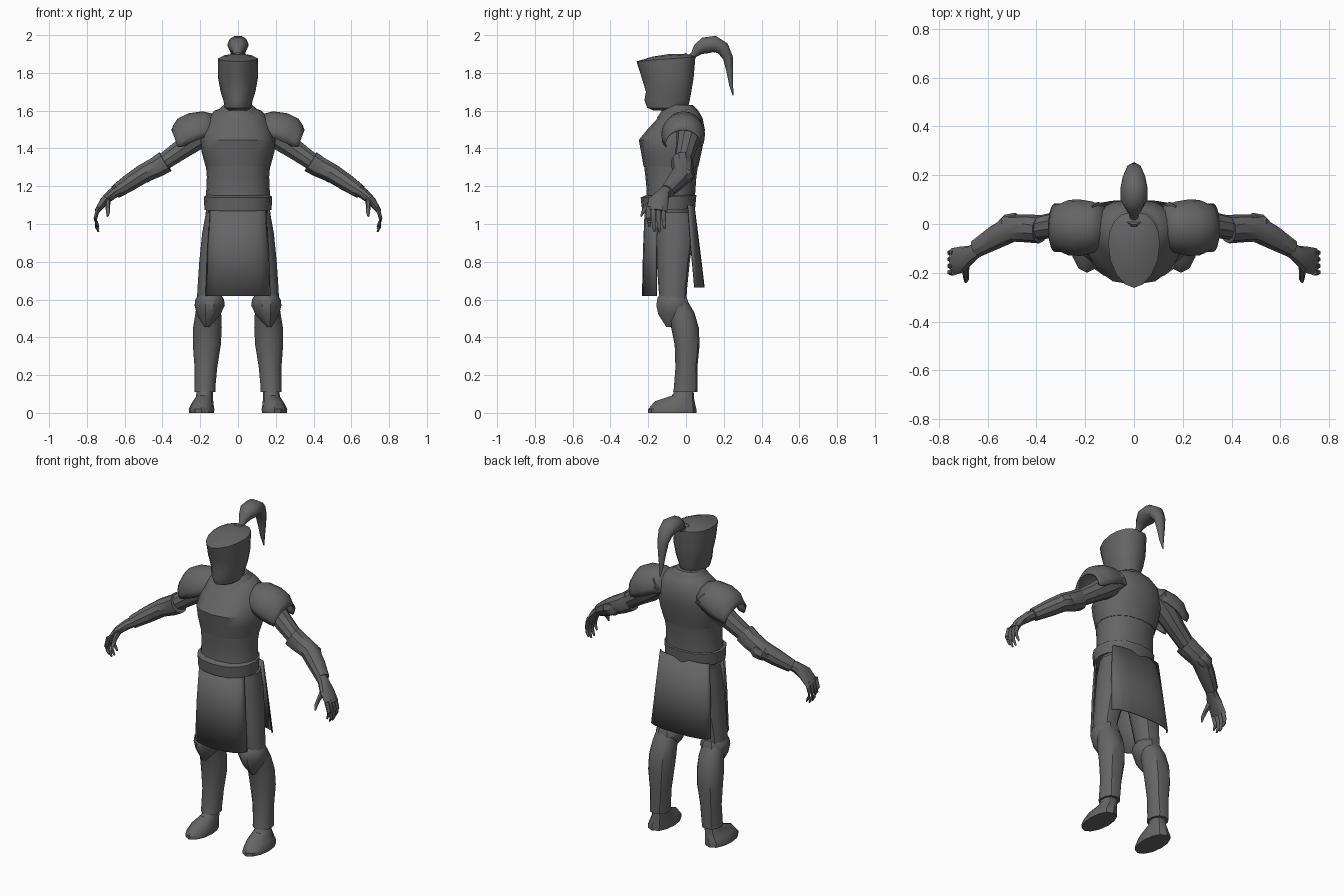
import bpy, bmesh, math
from mathutils import Vector as V

steel = bpy.data.materials.new("dark grey")
steel.diffuse_color = (0.13, 0.13, 0.13, 1)


def finish(name, rings, closed=True, caps=True, mirror=False, thick=0, angle=35):
    """Skin a list of point rings into one object."""
    bm = bmesh.new()
    vs = [[bm.verts.new(p) for p in r] for r in rings]
    n = len(vs[0])
    for a, b in zip(vs, vs[1:]):
        for i in range(n if closed else n - 1):
            j = (i + 1) % n
            bm.faces.new((a[i], a[j], b[j], b[i]))
    if caps and closed:
        bm.faces.new(vs[0][::-1])
        bm.faces.new(vs[-1])
    bmesh.ops.recalc_face_normals(bm, faces=bm.faces)
    me = bpy.data.meshes.new(name)
    bm.to_mesh(me)
    bm.free()
    ob = bpy.data.objects.new(name, me)
    bpy.context.collection.objects.link(ob)
    me.materials.append(steel)
    if thick:
        m = ob.modifiers.new("thickness", 'SOLIDIFY')
        m.thickness, m.offset = thick, 0
    if mirror:
        m = ob.modifiers.new("mirror", 'MIRROR')
        m.use_clip = False
        m.use_mirror_merge = False
    bpy.ops.object.select_all(action='DESELECT')
    ob.select_set(True)
    bpy.context.view_layer.objects.active = ob
    bpy.ops.object.shade_smooth_by_angle(angle=math.radians(angle))
    return ob


def stack(name, rows, n=16, x=0, keel=1.0, arc=None, **kw):
    """Horizontal rings: (z, half width, y front, y mid, y back[, tilt[, x]])."""
    rings = []
    a0, a1 = arc or (0, 360)
    for row in rows:
        z, w, yf, ym, yb = row[:5]
        tilt = row[5] if len(row) > 5 else 0
        cx = row[6] if len(row) > 6 else x
        ring = []
        for i in range(n):
            t = math.radians(a0 + (a1 - a0) * i / (n - 1 if arc else n))
            c, s = math.cos(t), math.sin(t)
            px = math.copysign(abs(c) ** (keel if s < 0 else 0.8), c) * w
            py = ym + (s * (yb - ym) if s > 0 else -s * (yf - ym))
            ring.append((cx + px, py, z + tilt * (py - ym)))
        rings.append(ring)
    return finish(name, rings, closed=arc is None, **kw)


def tube(name, rows, n=10, arc=None, **kw):
    """Rings across a path: (x, y, z, half width along y, half height)."""
    P = [V(r[:3]) for r in rows]
    rings = []
    a0, a1 = arc or (0, 360)
    for k, r in enumerate(rows):
        d = (P[min(k + 1, len(P) - 1)] - P[max(k - 1, 0)]).normalized()
        ref = V((1, 0, 0)) if kw.get("across_x") else V((0, 1, 0))
        u = (ref - d * ref.dot(d)).normalized()
        w = u.cross(d)
        if w.z < 0 and not kw.get("across_x"):
            w = -w
        ring = []
        for i in range(n):
            t = math.radians(a0 + (a1 - a0) * i / (n - 1 if arc else n))
            ring.append(P[k] + u * r[3] * math.cos(t) + w * r[4] * math.sin(t))
        rings.append(ring)
    kw.pop("across_x", None)
    return finish(name, rings, closed=arc is None, **kw)


# Helmet with a keeled face and shallow crown
stack("helmet", [(1.60, .05, -.17, -.09, .00), (1.615, .07, -.205, -.09, .01),
                 (1.655, .078, -.22, -.09, .02), (1.70, .092, -.212, -.08, .028),
                 (1.77, .105, -.233, -.08, .04), (1.875, .106, -.262, -.08, .05, .08),
                 (1.892, .075, -.18, -.07, .02, .06), (1.90, .02, -.09, -.07, -.04)],
      keel=1.15, angle=40)
# Plume with its tie
tube("plume", [(0, .005, 1.86, .026, .024), (0, .04, 1.895, .018, .018),
               (0, .065, 1.925, .036, .034), (0, .10, 1.945, .056, .046),
               (0, .15, 1.953, .055, .046), (0, .195, 1.93, .046, .038),
               (0, .222, 1.88, .034, .028), (0, .232, 1.81, .024, .019),
               (0, .238, 1.74, .014, .011), (0, .25, 1.68, .003, .003)],
     across_x=True, angle=60)
tube("plume_tie", [(0, .00, 1.862, .036, .036), (0, .022, 1.882, .036, .036)], across_x=True)

# Torso armour, collar, waist and belt
stack("chest_plate", [(1.305, .172, -.225, -.07, .066), (1.38, .192, -.238, -.06, .082),
                      (1.445, .198, -.25, -.05, .095), (1.50, .185, -.205, -.03, .10),
                      (1.56, .16, -.15, -.02, .088), (1.60, .125, -.115, -.02, .065),
                      (1.615, .08, -.08, -.02, .04)], keel=.85)
stack("collar", [(1.56, .13, -.155, -.03, .07), (1.605, .105, -.125, -.03, .06),
                 (1.63, .075, -.10, -.03, .035)], keel=.9)
stack("waist", [(1.12, .172, -.212, -.08, .045), (1.18, .168, -.208, -.08, .05),
                (1.25, .165, -.215, -.08, .055), (1.31, .17, -.222, -.07, .064)], keel=.8)
stack("belt", [(1.08, .165, -.215, -.09, .035, .04), (1.075, .178, -.232, -.09, .048, .04),
               (1.145, .18, -.24, -.09, .055, .04), (1.155, .165, -.22, -.09, .04, .04)],
      keel=.8)
stack("hips", [(.93, .12, -.13, -.06, .02), (1.0, .155, -.16, -.06, .03),
               (1.10, .16, -.18, -.07, .035)], keel=.8)

# Hanging skirt panels
stack("front_skirt", [(1.10, .145, -.215, -.15, 0), (.86, .16, -.225, -.155, 0),
                      (.618, .17, -.23, -.155, 0)], n=9, arc=(180, 360), keel=.9, thick=.006)
stack("back_skirt", [(1.10, .165, 0, .01, .042), (.88, .185, 0, .025, .07),
                     (.663, .20, 0, .045, .096)], n=9, arc=(0, 180), thick=.006)

# Legs
stack("thigh", [(.55, .06, -.13, -.07, .00, 0, .16), (.65, .065, -.145, -.07, .005, 0, .15),
                (.80, .08, -.155, -.06, .02, 0, .125), (.95, .09, -.158, -.06, .042, 0, .10),
                (1.06, .08, -.15, -.06, .035, 0, .09)], n=12, mirror=True)
stack("shin_guard", [(.11, .056, -.068, -.01, .06, 0, .175), (.135, .055, -.064, -.01, .062, 0, .175),
                     (.24, .06, -.056, 0, .06, 0, .17), (.36, .074, -.06, 0, .072, 0, .165),
                     (.45, .076, -.078, -.01, .068, 0, .162), (.53, .068, -.10, -.02, .045, 0, .157),
                     (.59, .062, -.12, -.05, .01, 0, .155)], n=12, mirror=True)
stack("knee_guard", [(.455, .012, -.105, -.09, -.07, 0, .165), (.52, .062, -.15, -.07, -.01, 0, .155),
                     (.57, .08, -.162, -.07, .018, 0, .15), (.60, .076, -.155, -.07, .015, -.1, .15),
                     (.625, .06, -.14, -.07, .005, -.1, .15)],
      n=10, keel=1.1, mirror=True)
stack("foot", [(0, .066, -.20, -.07, .055, 0, .193), (.02, .068, -.20, -.07, .055, 0, .193),
               (.05, .058, -.165, -.05, .05, -.1, .188), (.085, .045, -.075, -.01, .042, -.1, .178),
               (.13, .042, -.05, -.005, .04, 0, .174)], n=12, mirror=True)

# Arms
tube("upper_arm", [(.14, .02, 1.52, .07, .07), (.22, .015, 1.455, .066, .068),
                   (.30, 0, 1.395, .055, .055), (.42, -.02, 1.31, .046, .045)], mirror=True)
tube("forearm_guard", [(.385, -.022, 1.33, .058, .062), (.43, -.018, 1.302, .058, .058),
                       (.50, -.018, 1.268, .056, .052), (.57, -.055, 1.222, .05, .048),
                       (.645, -.10, 1.172, .038, .038)], mirror=True)
tube("elbow_guard", [(.45, .005, 1.275, .02, .03), (.485, .006, 1.265, .04, .045),
                     (.52, .00, 1.255, .04, .044), (.56, -.025, 1.225, .02, .028)],
     n=8, mirror=True)
tube("palm", [(.625, -.095, 1.185, .03, .03), (.665, -.12, 1.16, .034, .03),
              (.705, -.145, 1.125, .054, .024), (.745, -.155, 1.07, .056, .015)],
     n=10, mirror=True)
for name, y, tip in (("index", -.198, .985), ("middle", -.172, .96),
                     ("ring", -.145, .958), ("little", -.118, .975)):
    tube(name + "_finger", [(.738, y, 1.09, .013, .013), (.755, y, 1.03, .012, .011),
                            (.75, y + .003, tip + .025, .010, .009),
                            (.738, y + .005, tip, .005, .005)], n=6, mirror=True, angle=60)
tube("thumb", [(.69, -.165, 1.13, .016, .02), (.69, -.205, 1.095, .013, .014),
               (.688, -.228, 1.065, .011, .011), (.69, -.238, 1.04, .005, .005)],
     n=6, across_x=True, mirror=True, angle=60)

# Domed shoulder guards with a flared lip, open underneath
tube("shoulder_guard", [(.11, -.01, 1.50, .075, .075), (.165, -.012, 1.495, .10, .10),
                        (.22, -.015, 1.475, .112, .115), (.265, -.015, 1.455, .11, .112),
                        (.295, -.015, 1.435, .096, .098), (.325, -.015, 1.425, .095, .075)],
     n=13, arc=(-15, 195), thick=.008, mirror=True, angle=50)
